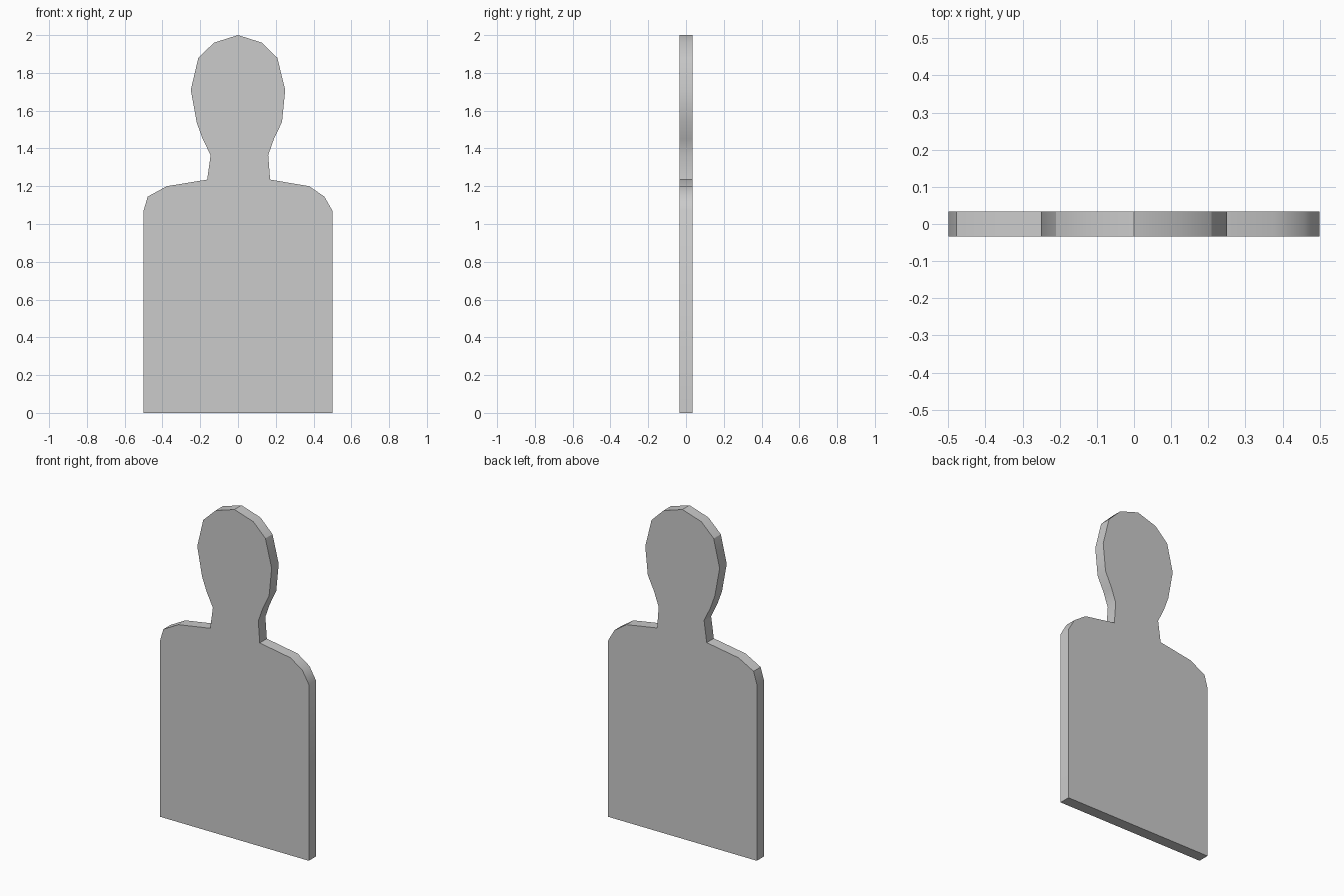
import bpy, bmesh, math

if "Cube" in bpy.data.objects:
    bpy.data.objects.remove(bpy.data.objects["Cube"])

HALF = 0.034  # half thickness of the board

# Silhouette: right side going up, crown, left side going down (x, z)
outline = [
    (0.5, 0), (0.5, 1.07), (0.457, 1.145), (0.377, 1.2), (0.17, 1.235),
    (0.16, 1.365), (0.19, 1.45), (0.233, 1.54), (0.25, 1.71), (0.208, 1.88),
    (0.127, 1.96), (0, 2),
    (-0.127, 1.96), (-0.21, 1.88), (-0.25, 1.71), (-0.218, 1.535),
    (-0.187, 1.45), (-0.145, 1.365), (-0.163, 1.235), (-0.377, 1.2),
    (-0.478, 1.145), (-0.5, 1.07), (-0.5, 0),
]

# Board: front face extruded backwards
bm = bmesh.new()
front = bm.faces.new([bm.verts.new((x, -HALF, z)) for x, z in outline])
ext = bmesh.ops.extrude_face_region(bm, geom=[front], use_keep_orig=True)
back = [g for g in ext["geom"] if isinstance(g, bmesh.types.BMVert)]
bmesh.ops.translate(bm, verts=back, vec=(0, 2 * HALF, 0))
bmesh.ops.recalc_face_normals(bm, faces=bm.faces)

mesh = bpy.data.meshes.new("silhouette_board")
bm.to_mesh(mesh)
bm.free()
board = bpy.data.objects.new("silhouette_board", mesh)
bpy.context.collection.objects.link(board)

# Soften only the shallow rim bends
bpy.context.view_layer.objects.active = board
board.select_set(True)
bpy.ops.object.shade_smooth_by_angle(angle=math.radians(30))
